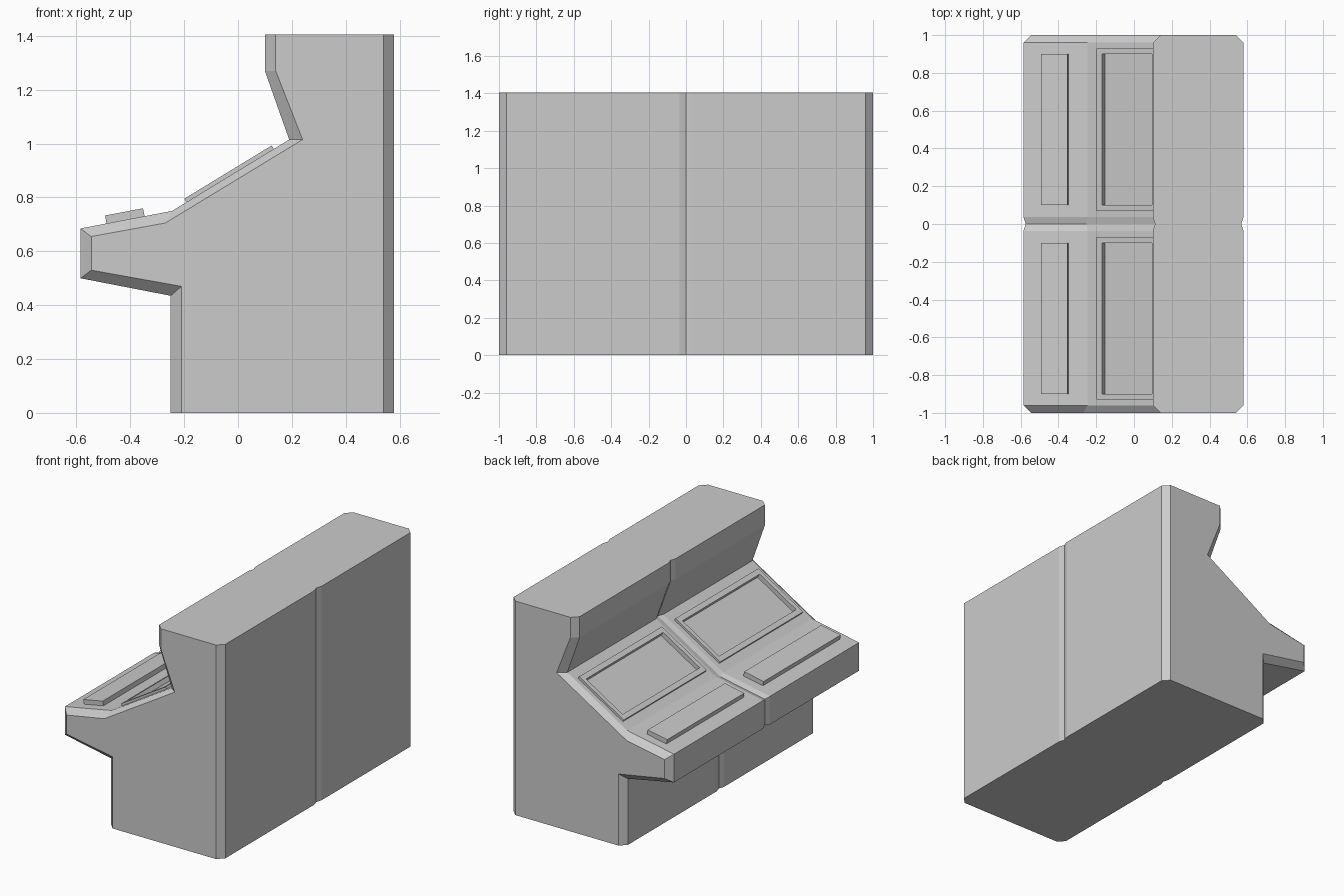
import bpy, bmesh, math
from mathutils import Matrix, Vector

cube = bpy.data.objects.get("Cube")
if cube:
    bpy.data.objects.remove(cube, do_unlink=True)

grey = bpy.data.materials.new("console grey")
grey.use_nodes = True
grey.diffuse_color = (0.6, 0.6, 0.6, 1)
grey.node_tree.nodes["Principled BSDF"].inputs["Base Color"].default_value = (0.6, 0.6, 0.6, 1)


def finish(bm, name):
    bmesh.ops.recalc_face_normals(bm, faces=bm.faces)
    mesh = bpy.data.meshes.new(name)
    bm.to_mesh(mesh)
    bm.free()
    mesh.materials.append(grey)
    ob = bpy.data.objects.new(name, mesh)
    bpy.context.collection.objects.link(ob)
    return ob


# Side profiles: full outline and the chamfered end outline
OUTER = [(-.25, 0), (-.25, .435), (-.585, .5), (-.585, .685), (-.245, .75),
         (.19, 1.015), (.1, 1.27), (.1, 1.405), (.58, 1.405), (.58, 0)]
INNER = [(-.21, 0), (-.21, .47), (-.545, .53), (-.545, .655), (-.27, .705),
         (.24, 1.015), (.14, 1.27), (.14, 1.405), (.54, 1.405), (.54, 0)]


def console_body():
    # Loft along y: chamfered ends and a shallow V groove in the middle
    stations = [(-1, 1), (-.96, 0), (-.036, 0), (0, .3), (.036, 0), (.96, 0), (1, 1)]
    bm = bmesh.new()
    rings = []
    for y, inset in stations:
        points = [Vector(a).lerp(Vector(b), inset) for a, b in zip(OUTER, INNER)]
        rings.append([bm.verts.new((p.x, y, p.y)) for p in points])
    n = len(OUTER)
    for a, b in zip(rings, rings[1:]):
        for i in range(n):
            j = (i + 1) % n
            bm.faces.new((a[i], a[j], b[j], b[i]))
    bm.faces.new(rings[0])
    bm.faces.new(rings[-1])
    return finish(bm, "console_body")


def slab(name, start, end, x0, x1, y, width, low, high):
    # Box lying on the sloped line start-end, from x0 to x1
    a, b = Vector(start), Vector(end)
    slope = (b.y - a.y) / (b.x - a.x)
    angle = math.atan(slope)
    xm = (x0 + x1) / 2
    place = Matrix.Translation((xm, y, a.y + (xm - a.x) * slope)) @ Matrix.Rotation(-angle, 4, 'Y')
    size = Matrix.Diagonal(((x1 - x0) / math.cos(angle), width, high - low, 1))
    bm = bmesh.new()
    bmesh.ops.create_cube(bm, size=1, matrix=place @ Matrix.Translation((0, 0, (low + high) / 2)) @ size)
    return finish(bm, name)


def cut(ob, cutter):
    mod = ob.modifiers.new("cut", 'BOOLEAN')
    mod.operation = 'DIFFERENCE'
    mod.solver = 'EXACT'
    mod.object = cutter
    bpy.context.view_layer.objects.active = ob
    bpy.ops.object.modifier_apply(modifier=mod.name)


body = console_body()
DESK, PANEL = OUTER[3:5], OUTER[4:6]
for side, y in (("left", .5), ("right", -.5)):
    # Keyboard block on the desk
    slab(side + "_keyboard", *DESK, -.488, -.347, y, .8, -.005, .03)
    # Raised screen frame with a recessed screen
    frame = slab(side + "_screen_frame", *PANEL, -.192, .133, y, .86, -.003, .015)
    cutter = slab(side + "_screen_cutter", *PANEL, -.162, .103, y, .8, -.014, .06)
    cut(body, cutter)
    cut(frame, cutter)
    bpy.data.objects.remove(cutter, do_unlink=True)
